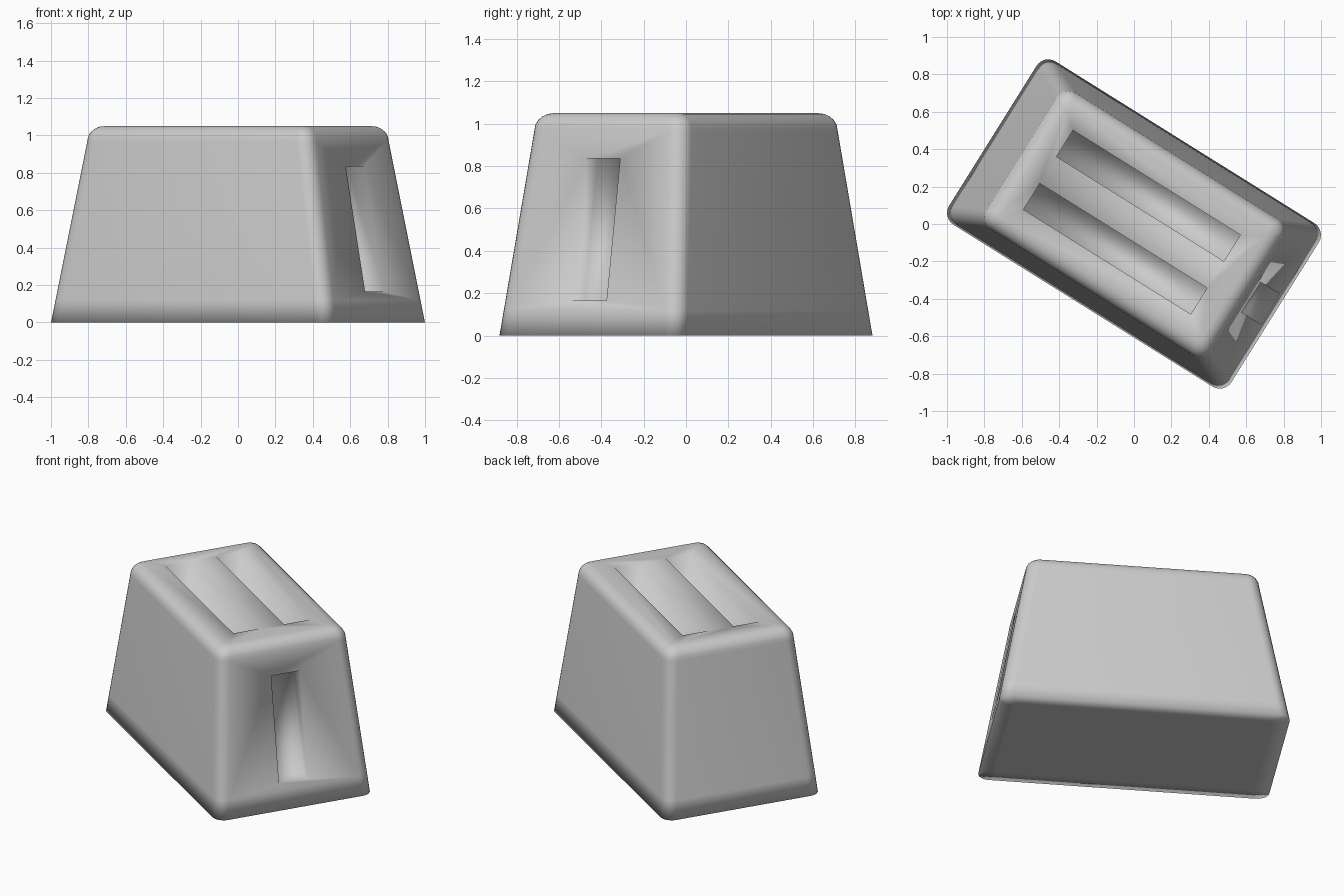
import bpy, bmesh
from math import sin, cos, pi, radians
from mathutils import Matrix, Vector

if "Cube" in bpy.data.objects:
    bpy.data.objects.remove(bpy.data.objects["Cube"])

bm = bmesh.new()
SEG = 6
R = 0.074
TOP = 1.05


def half_length(z):
    return 0.89 - 0.1815 * z


def half_width(z):
    return 0.515 - 0.087 * z


def ring(z, hu, hv, r):
    """Rounded rectangle; first and last vertices lie on the +x end."""
    verts = []
    for i, (sx, sy) in enumerate([(1, 1), (-1, 1), (-1, -1), (1, -1)]):
        for k in range(SEG + 1):
            a = (i + k / SEG) * pi / 2
            verts.append(bm.verts.new((sx * (hu - r) + r * cos(a),
                                       sy * (hv - r) + r * sin(a), z)))
    return verts


def loop_edges(verts):
    edges = []
    for a, b in zip(verts, verts[1:] + verts[:1]):
        edges.append(bm.edges.get((a, b)) or bm.edges.new((a, b)))
    return edges


def bridge(lower, upper, skip_last=False):
    n = len(lower)
    for j in range(n - 1 if skip_last else n):
        k = (j + 1) % n
        bm.faces.new((lower[j], lower[k], upper[k], upper[j]))


def panel_with_recesses(outline, rims, offset, normal):
    """Fill an outline around rectangular openings and sink each one."""
    edges = loop_edges(outline)
    for corners in rims:
        rim = [bm.verts.new(c) for c in corners]
        floor = [bm.verts.new(Vector(c) + Vector(offset)) for c in corners]
        edges += loop_edges(rim)
        bridge(rim, floor)
        bm.faces.new(floor)
    bmesh.ops.triangle_fill(bm, use_beauty=True, edges=edges, normal=normal)


# Tapered body with a rounded top edge
rings = [ring(0, 0.79, 0.415, 0.03)]
for z in (0, 0.12, 0.97):
    rings.append(ring(z, half_length(z), half_width(z), R))
edge = TOP - 0.97
for i in range(1, 6):
    a = i / 5 * pi / 2
    inset = edge * (1 - cos(a))
    rings.append(ring(0.97 + edge * sin(a), half_length(0.97) - inset,
                      half_width(0.97) - inset, R - 0.6 * inset))
for i in range(len(rings) - 1):
    bridge(rings[i], rings[i + 1], skip_last=(i == 2))
bm.faces.new(rings[0])

# Two long bread slots in the top
slots = []
for v0, v1 in ((-0.248, -0.083), (0.086, 0.252)):
    slots.append([(-0.542, v0, TOP), (0.513, v0, TOP),
                  (0.513, v1, TOP), (-0.542, v1, TOP)])
panel_with_recesses(rings[-1], slots, (0, 0, -0.3), (0, 0, 1))

# Upright lever recess in the end wall
lo, hi = rings[2], rings[3]
lever = [(half_length(z), v, z) for z, v in
         ((0.165, -0.095), (0.165, 0.095), (0.835, 0.095), (0.835, -0.095))]
panel_with_recesses([lo[-1], lo[0], hi[0], hi[-1]], [lever],
                    (-0.105, 0, 0), Vector((1, 0, 0.1815)).normalized())

# Turn the body and finish it smooth
bmesh.ops.recalc_face_normals(bm, faces=bm.faces)
bmesh.ops.transform(bm, matrix=Matrix.Rotation(radians(-32), 4, 'Z'), verts=bm.verts)
for f in bm.faces:
    f.smooth = True
mesh = bpy.data.meshes.new("toaster_body")
bm.to_mesh(mesh)
bm.free()
body = bpy.data.objects.new("toaster_body", mesh)
bpy.context.collection.objects.link(body)
